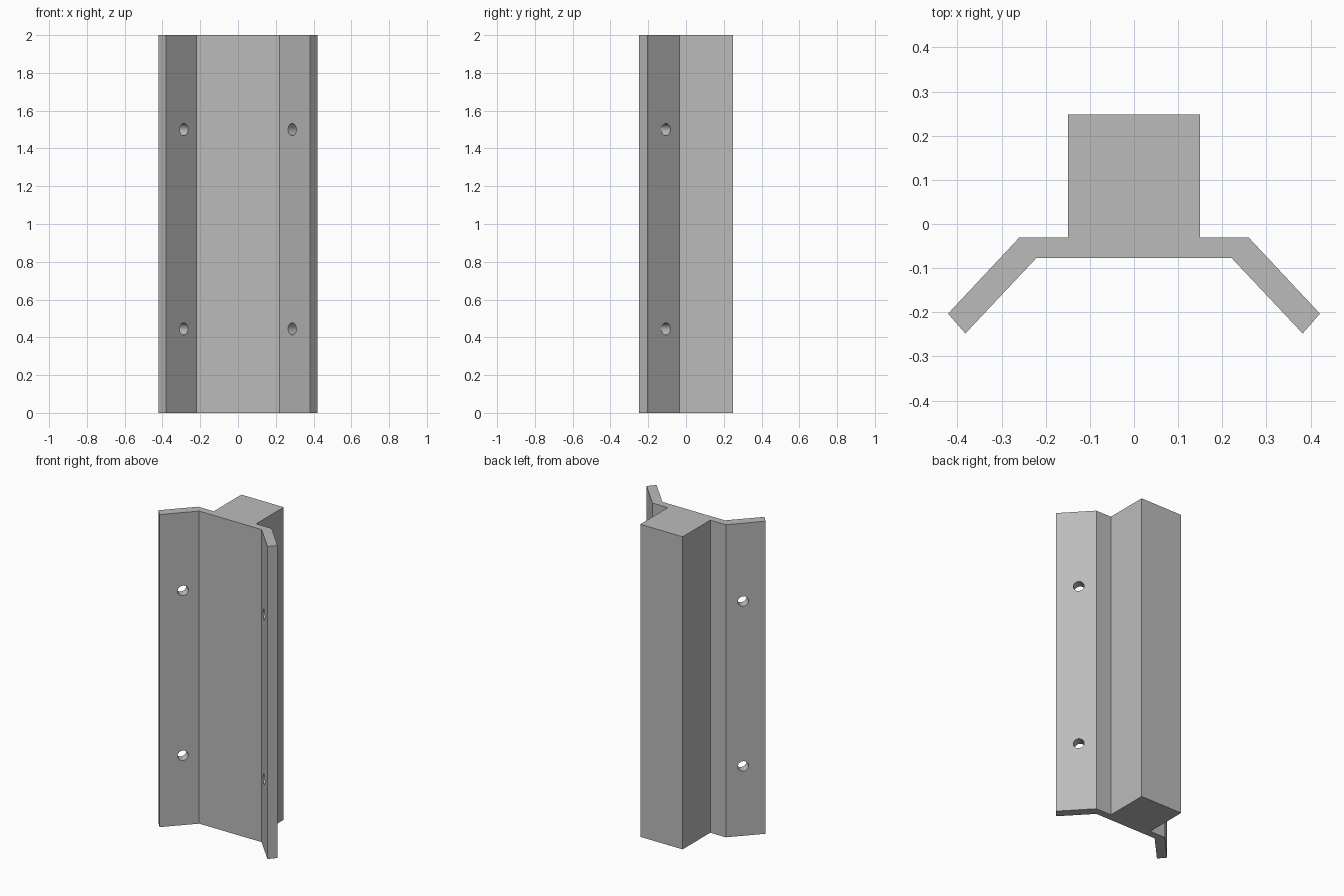
import bpy
import bmesh
from mathutils import Vector

HEIGHT = 2.0
HOLE_HEIGHTS = (0.445, 1.5)
HOLE_RADIUS = 0.032

cube = bpy.data.objects.get("Cube")
if cube:
    bpy.data.objects.remove(cube, do_unlink=True)

grey = bpy.data.materials.new("plain grey")
grey.use_nodes = True
colour = (0.5, 0.5, 0.5, 1)
grey.diffuse_color = colour
grey.node_tree.nodes["Principled BSDF"].inputs["Base Color"].default_value = colour


def link(name, bm):
    bmesh.ops.recalc_face_normals(bm, faces=bm.faces)
    mesh = bpy.data.meshes.new(name)
    bm.to_mesh(mesh)
    bm.free()
    mesh.materials.append(grey)
    obj = bpy.data.objects.new(name, mesh)
    bpy.context.collection.objects.link(obj)
    return obj


# Extruded bracket: rear block, flange and two splayed wings
half = [(0.15, 0.248), (0.15, -0.031), (0.26, -0.031),
        (0.421, -0.203), (0.382, -0.248), (0.221, -0.077)]
outline = half + [(-x, y) for x, y in reversed(half)]
bm = bmesh.new()
base = bm.faces.new([bm.verts.new((x, y, 0)) for x, y in outline])
top = bmesh.ops.extrude_face_region(bm, geom=[base])["geom"]
bmesh.ops.translate(bm, vec=(0, 0, HEIGHT),
                    verts=[v for v in top if isinstance(v, bmesh.types.BMVert)])
bracket = link("bracket", bm)

# Screw holes square to each wing
bm = bmesh.new()
for side in (-1, 1):
    axis = Vector((side * 0.73, 0.685, 0))
    for z in HOLE_HEIGHTS:
        matrix = axis.to_track_quat("Z", "Y").to_matrix().to_4x4()
        matrix.translation = (side * 0.308, -0.127, z)
        bmesh.ops.create_cone(bm, cap_ends=True, segments=32, depth=0.15,
                              radius1=HOLE_RADIUS, radius2=HOLE_RADIUS, matrix=matrix)
cutter = link("hole_cutter", bm)
cutter.hide_render = True
cutter.hide_viewport = True

holes = bracket.modifiers.new("screw holes", "BOOLEAN")
holes.operation = "DIFFERENCE"
holes.solver = "EXACT"
holes.object = cutter

# Bake the holes into the mesh, then smooth only their walls
bpy.context.view_layer.objects.active = bracket
bracket.select_set(True)
bpy.ops.object.modifier_apply(modifier=holes.name)
bpy.data.objects.remove(cutter, do_unlink=True)
bpy.ops.object.shade_smooth_by_angle()
